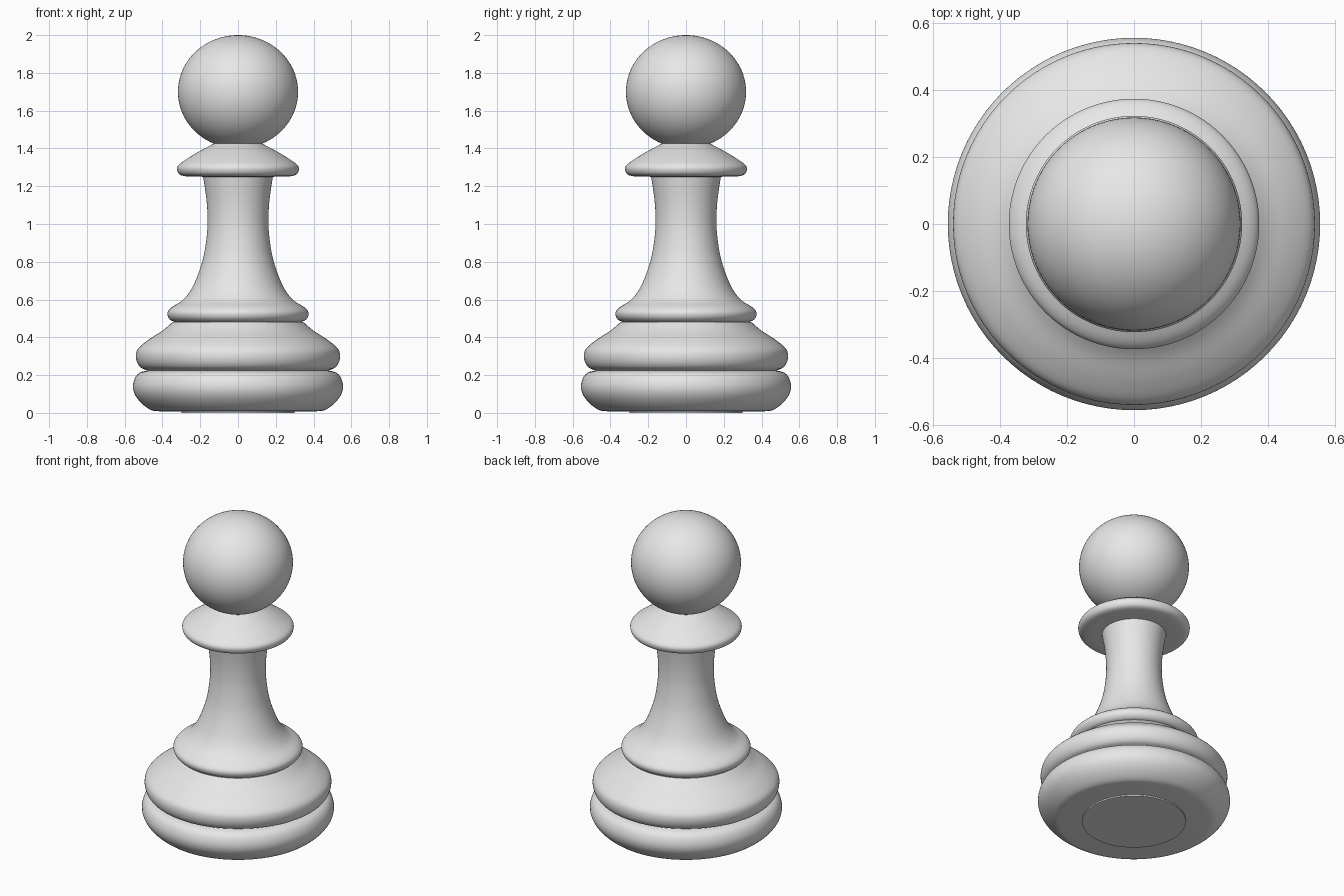
import bpy, bmesh, math
from mathutils import Vector

cube = bpy.data.objects.get("Cube")
if cube:
    bpy.data.objects.remove(cube, do_unlink=True)

SEGMENTS = 96
STEPS = 5

grey = bpy.data.materials.new("plain grey")
grey.use_nodes = True
colour = (0.8, 0.8, 0.8, 1)
grey.diffuse_color = colour
grey.node_tree.nodes["Principled BSDF"].inputs["Base Color"].default_value = colour


def smooth_profile(points):
    """Catmull-Rom curve through (radius, height) points."""
    p = [Vector(q) for q in points]
    p = [2 * p[0] - p[1]] + p + [2 * p[-1] - p[-2]]
    out = []
    for a, b, c, d in zip(p, p[1:], p[2:], p[3:]):
        for i in range(STEPS):
            t = i / STEPS
            out.append(0.5 * (2 * b + (c - a) * t + (2 * a - 5 * b + 4 * c - d) * t ** 2
                              + (3 * b - a - 3 * c + d) * t ** 3))
    return out + [p[-2]]


def lathe(name, points):
    """Turn a smoothed profile round the z axis and cap both ends."""
    bm = bmesh.new()
    rings = []
    for r, z in smooth_profile(points):
        angles = [math.tau * i / SEGMENTS for i in range(SEGMENTS)]
        rings.append([bm.verts.new((r * math.cos(a), r * math.sin(a), z)) for a in angles])
    for low, high in zip(rings, rings[1:]):
        for i in range(SEGMENTS):
            j = (i + 1) % SEGMENTS
            bm.faces.new((low[i], low[j], high[j], high[i]))
    bm.faces.new(rings[0][::-1])
    bm.faces.new(rings[-1])
    mesh = bpy.data.meshes.new(name)
    bm.to_mesh(mesh)
    bm.free()
    obj = bpy.data.objects.new(name, mesh)
    bpy.context.collection.objects.link(obj)
    finish(obj)


def finish(obj):
    obj.data.materials.append(grey)
    bpy.ops.object.select_all(action="DESELECT")
    obj.select_set(True)
    bpy.context.view_layer.objects.active = obj
    bpy.ops.object.shade_smooth_by_angle(angle=math.radians(40))


# Stacked foot rings
lathe("foot_pad", [(0.30, 0.0), (0.30, 0.02)])
lathe("base_ring", [(0.41, 0.008), (0.46, 0.015), (0.51, 0.05), (0.545, 0.095),
                    (0.556, 0.14), (0.545, 0.185), (0.52, 0.213), (0.48, 0.225)])
lathe("middle_ring", [(0.48, 0.225), (0.515, 0.24), (0.535, 0.27), (0.54, 0.31),
                      (0.525, 0.345), (0.47, 0.39), (0.40, 0.435), (0.345, 0.482)])
# Bead flowing up into the concave stem
lathe("stem", [(0.33, 0.48), (0.355, 0.49), (0.371, 0.51), (0.372, 0.535), (0.35, 0.56),
               (0.295, 0.595), (0.25, 0.65), (0.213, 0.73), (0.182, 0.83), (0.165, 0.94),
               (0.161, 1.03), (0.167, 1.13), (0.186, 1.26)])
# Collar under the head
lathe("collar", [(0.18, 1.25), (0.27, 1.252), (0.308, 1.262), (0.322, 1.285), (0.318, 1.308),
                 (0.29, 1.332), (0.21, 1.382), (0.115, 1.432)])

# Slightly flattened round head
bpy.ops.mesh.primitive_uv_sphere_add(segments=SEGMENTS, ring_count=48, radius=1, location=(0, 0, 1.7))
head = bpy.context.object
head.name = "head"
for v in head.data.vertices:
    v.co = (v.co.x * 0.318, v.co.y * 0.318, v.co.z * 0.3)
finish(head)
